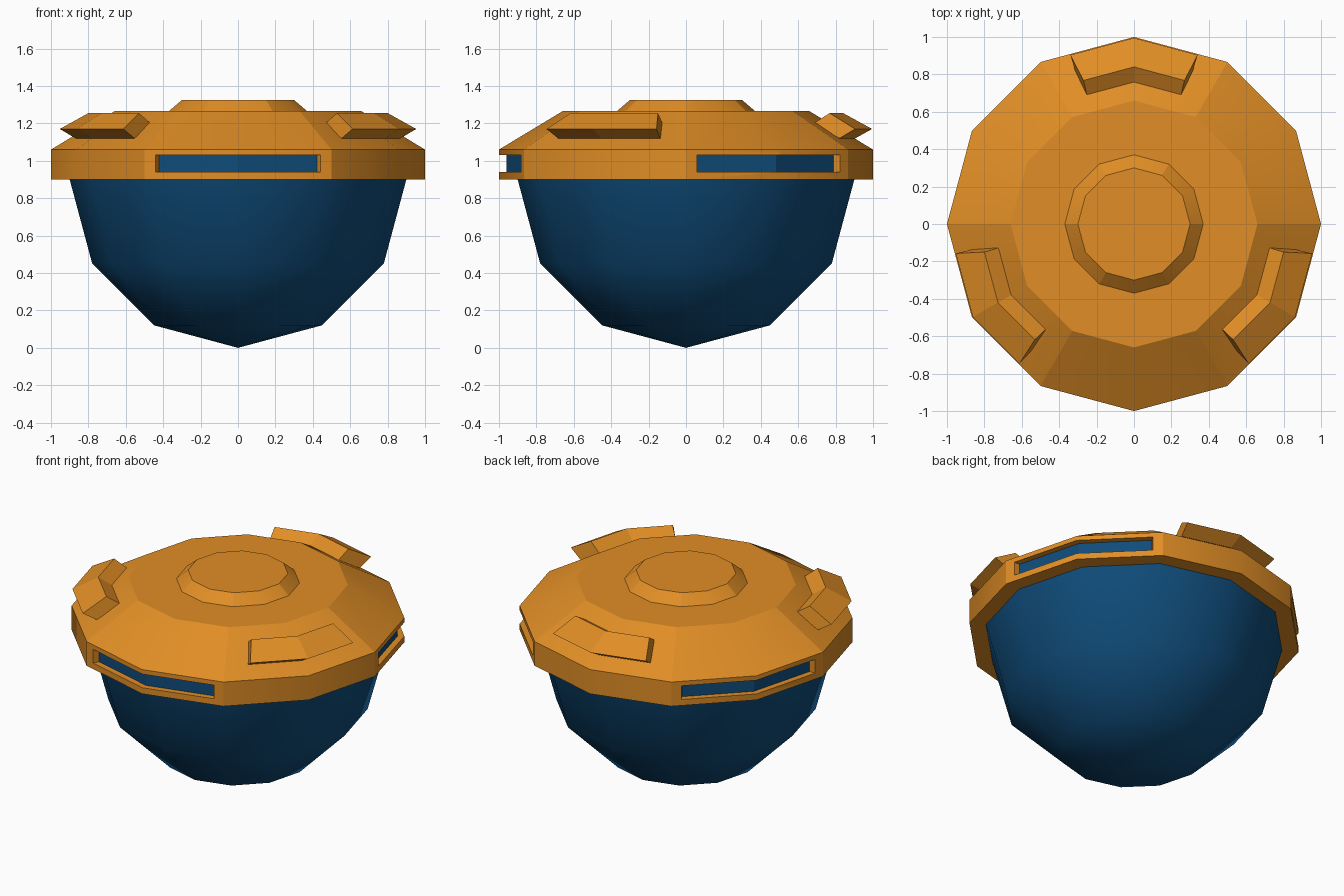
import bpy, bmesh
from math import sin, cos, tan, pi, radians, atan2, degrees
from mathutils import Matrix

SIDES = 12
if "Cube" in bpy.data.objects:
    bpy.data.objects.remove(bpy.data.objects["Cube"])


def material(name, rgb):
    mat = bpy.data.materials.new(name)
    mat.use_nodes = True
    mat.diffuse_color = (*rgb, 1)
    mat.node_tree.nodes["Principled BSDF"].inputs["Base Color"].default_value = (*rgb, 1)
    return mat


orange = material("orange", (0.75, 0.27, 0.019))
blue = material("deep blue", (0.0048, 0.072, 0.195))


def add_object(name, bm, mat, smooth=False):
    bmesh.ops.recalc_face_normals(bm, faces=bm.faces[:])
    for face in bm.faces:
        face.smooth = smooth
    mesh = bpy.data.meshes.new(name)
    bm.to_mesh(mesh)
    bm.free()
    mesh.materials.append(mat)
    obj = bpy.data.objects.new(name, mesh)
    bpy.context.collection.objects.link(obj)
    return obj


def lathe(name, profile, mat):
    """Turn a radius/height profile into a twelve-sided body."""
    bm = bmesh.new()
    verts = [bm.verts.new((r, 0, z)) for r, z in profile]
    edges = [bm.edges.new(pair) for pair in zip(verts, verts[1:])]
    bmesh.ops.spin(bm, geom=verts + edges, cent=(0, 0, 0), axis=(0, 0, 1),
                   angle=2 * pi, steps=SIDES, use_duplicate=False)
    bmesh.ops.remove_doubles(bm, verts=bm.verts[:], dist=0.0005)
    return add_object(name, bm, mat, smooth=True)


def chevron(name, section, angle, mat):
    """Bent bar following two sides of the body; section holds (half width, radius, z)."""
    bm = bmesh.new()
    rings = []
    for side in (-1, 0, 1):
        rings.append([bm.verts.new((side * w, r - abs(side) * w * tan(pi / SIDES), z))
                      for w, r, z in section])
    n = len(section)
    for a, b in zip(rings, rings[1:]):
        for i in range(n):
            j = (i + 1) % n
            bm.faces.new((a[i], a[j], b[j], b[i]))
    bm.faces.new(rings[0])
    bm.faces.new(rings[-1])
    bm.transform(Matrix.Rotation(radians(angle - 90), 4, "Z"))
    return add_object(name, bm, mat)


# Rounded lower body
bowl = [(0.9 * sin(i * pi / 6), 0.9 - 0.9 * cos(i * pi / 6)) for i in range(4)]
lathe("lower_body", bowl, blue)

# Faceted lid with a raised centre
shell = lathe("upper_shell", [(0, 0.9), (1, 0.9), (1, 1.06), (0.66, 1.265),
                              (0.37, 1.265), (0.3, 1.325), (0, 1.325)], orange)

# Three window slots cut into the rim, each with a recessed window
names = ("front", "left", "right")
for name, angle in zip(names, (-90, 30, 150)):
    cutter = chevron("slot_cutter",
                     [(0.42, 0.955, 0.94), (0.47, 1.06, 0.94),
                      (0.47, 1.06, 1.03), (0.42, 0.955, 1.03)], angle, orange)
    cut = shell.modifiers.new("slot", "BOOLEAN")
    cut.operation = "DIFFERENCE"
    cut.solver = "EXACT"
    cut.object = cutter
    bpy.context.view_layer.objects.active = shell
    bpy.ops.object.modifier_apply(modifier=cut.name)
    bpy.data.objects.remove(cutter)
    chevron(name + "_window",
            [(0.425, 0.93, 0.935), (0.425, 0.96, 0.935),
             (0.425, 0.96, 1.035), (0.425, 0.93, 1.035)], angle, blue)

# Keep the lid crisp, softening only the middle fold of each panel
bm = bmesh.new()
bm.from_mesh(shell.data)
for edge in bm.edges:
    on_seam = all(abs((degrees(atan2(v.co.y, v.co.x)) + 390) % 60 - 30) < 0.5
                  for v in edge.verts)
    edge.smooth = edge.calc_face_angle(0) < 0.53 and not on_seam
bm.to_mesh(shell.data)
bm.free()

# Three raised bars on the sloping lid
for name, angle in zip(("back", "front_right", "front_left"), (90, 210, 330)):
    chevron(name + "_bar",
            [(0.25, 0.75, 1.2), (0.27, 0.84, 1.255),
             (0.34, 0.995, 1.17), (0.315, 0.905, 1.12)], angle, orange)
